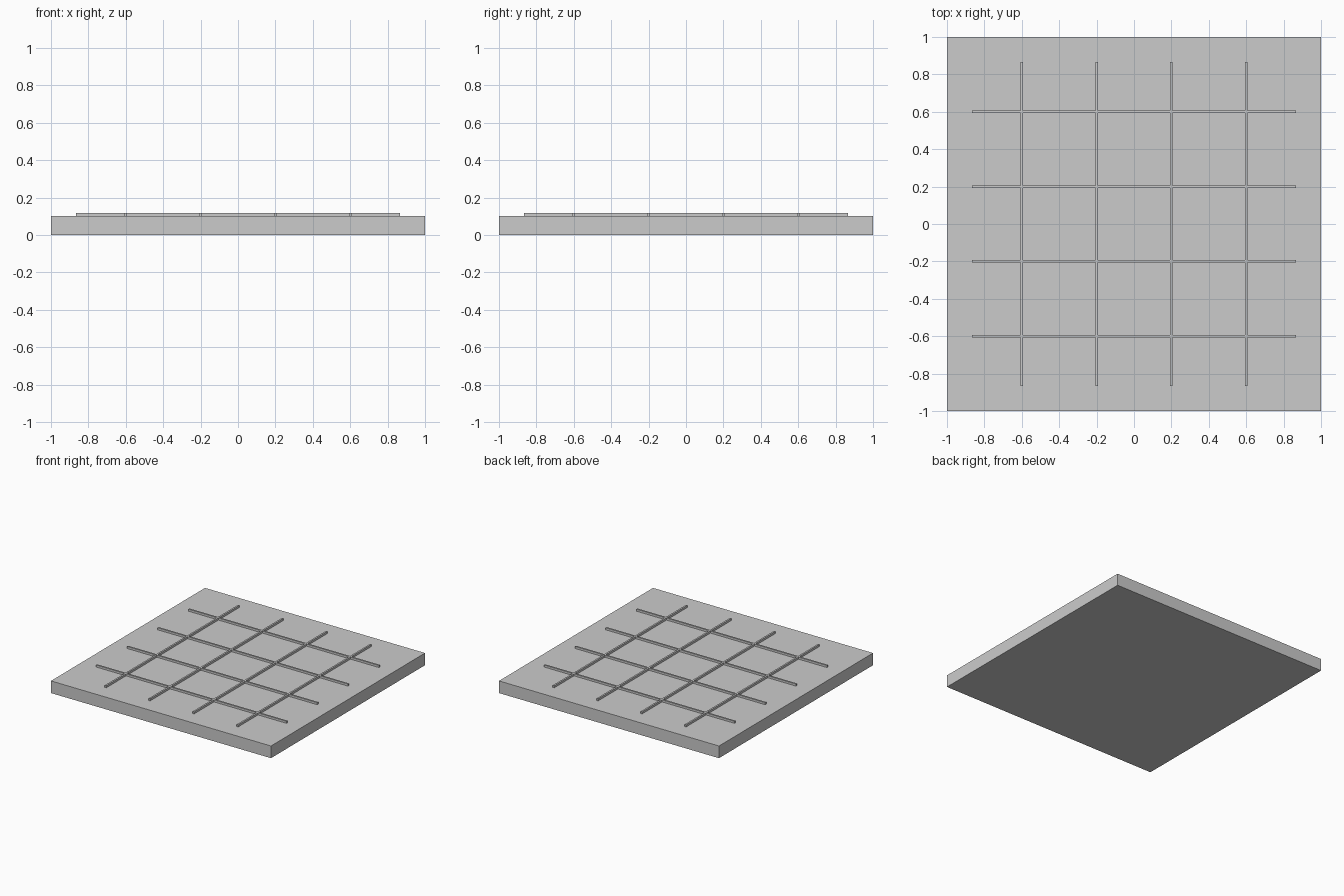
import bpy

if "Cube" in bpy.data.objects:
    bpy.data.objects.remove(bpy.data.objects["Cube"])

SLAB_H = 0.10
STRIP_W = 0.014
STRIP_TOP = 0.117
STRIP_LEN = 1.73


def box(name, size, center):
    bpy.ops.mesh.primitive_cube_add(size=1, location=center)
    ob = bpy.context.object
    ob.name = name
    ob.scale = size
    bpy.ops.object.transform_apply(location=False, rotation=False, scale=True)
    return ob


# square base slab
box("slab", (2, 2, SLAB_H), (0, 0, SLAB_H / 2))

# raised grid strips resting on the slab, four each way
h = STRIP_TOP - SLAB_H
z = SLAB_H + h / 2
for i, p in enumerate((-0.6, -0.2, 0.2, 0.6), 1):
    box(f"strip_lengthwise_{i}", (STRIP_W, STRIP_LEN, h), (p, 0, z))
    box(f"strip_crosswise_{i}", (STRIP_LEN, STRIP_W, h), (0, p, z))
